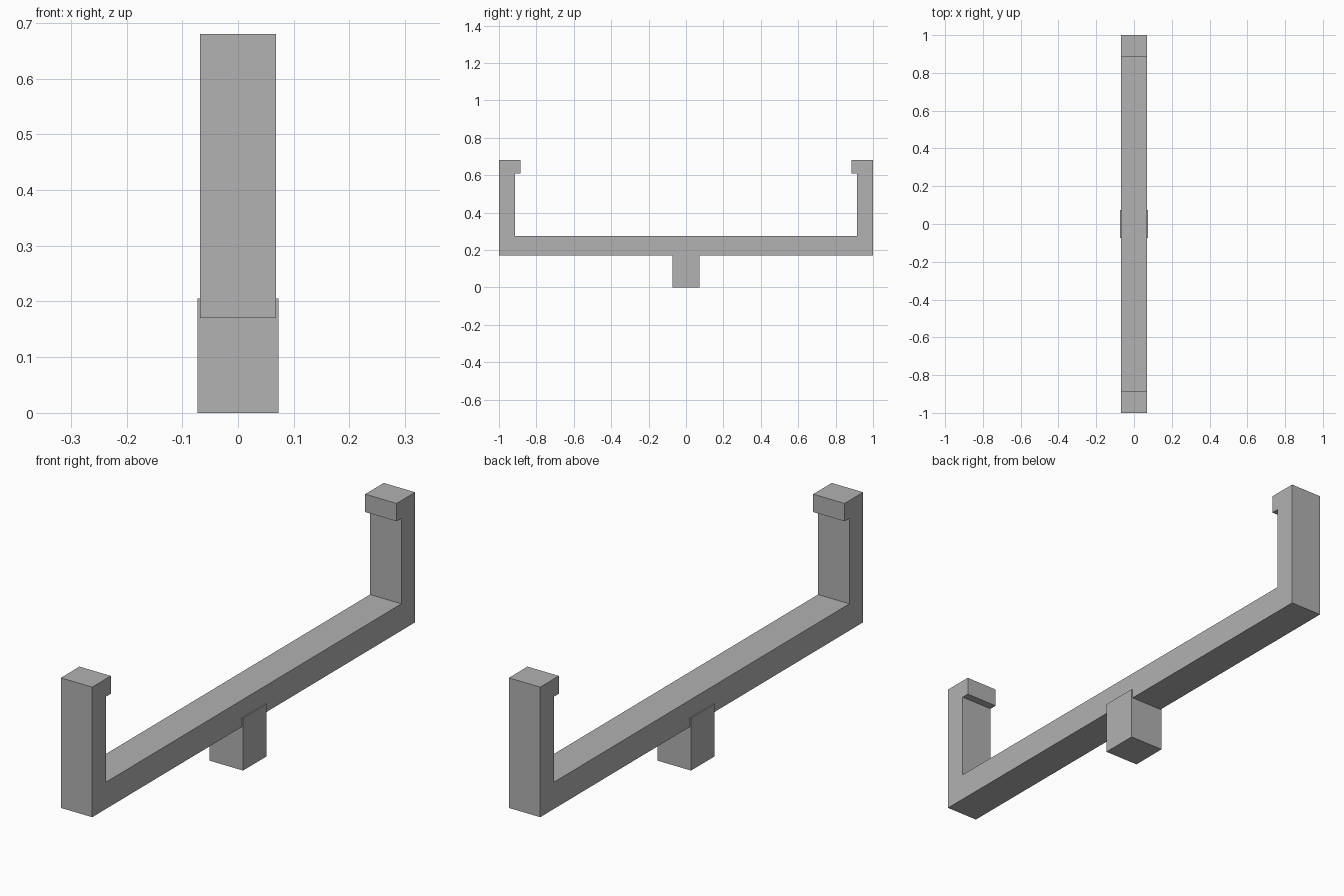
import bpy
import bmesh

cube = bpy.data.objects.get("Cube")
if cube:
    bpy.data.objects.remove(cube, do_unlink=True)

grey = bpy.data.materials.new("plain grey")
grey.use_nodes = True
color = (0.445, 0.445, 0.445, 1)
grey.diffuse_color = color
grey.node_tree.nodes["Principled BSDF"].inputs["Base Color"].default_value = color


def extrude_profile(name, points, half_width):
    """Extrude a closed (y, z) outline along x, centred on x = 0."""
    bm = bmesh.new()
    face = bm.faces.new([bm.verts.new((-half_width, y, z)) for y, z in points])
    result = bmesh.ops.extrude_face_region(bm, geom=[face])
    verts = [v for v in result["geom"] if isinstance(v, bmesh.types.BMVert)]
    bmesh.ops.translate(bm, verts=verts, vec=(2 * half_width, 0, 0))
    bmesh.ops.recalc_face_normals(bm, faces=bm.faces)
    mesh = bpy.data.meshes.new(name)
    bm.to_mesh(mesh)
    bm.free()
    mesh.materials.append(grey)
    obj = bpy.data.objects.new(name, mesh)
    bpy.context.collection.objects.link(obj)
    return obj


# Long bar with an upright arm and inward lip at each end
half = [(1, 0.17), (1, 0.68), (0.885, 0.68), (0.885, 0.61),
        (0.915, 0.61), (0.915, 0.275)]
outline = half + [(-y, z) for y, z in reversed(half)]
extrude_profile("bracket_bar", outline, 0.068)

# Short square foot, slightly wider than the bar and sunk into it
r = 0.073
extrude_profile("centre_foot", [(-r, 0), (r, 0), (r, 0.205), (-r, 0.205)], r)
